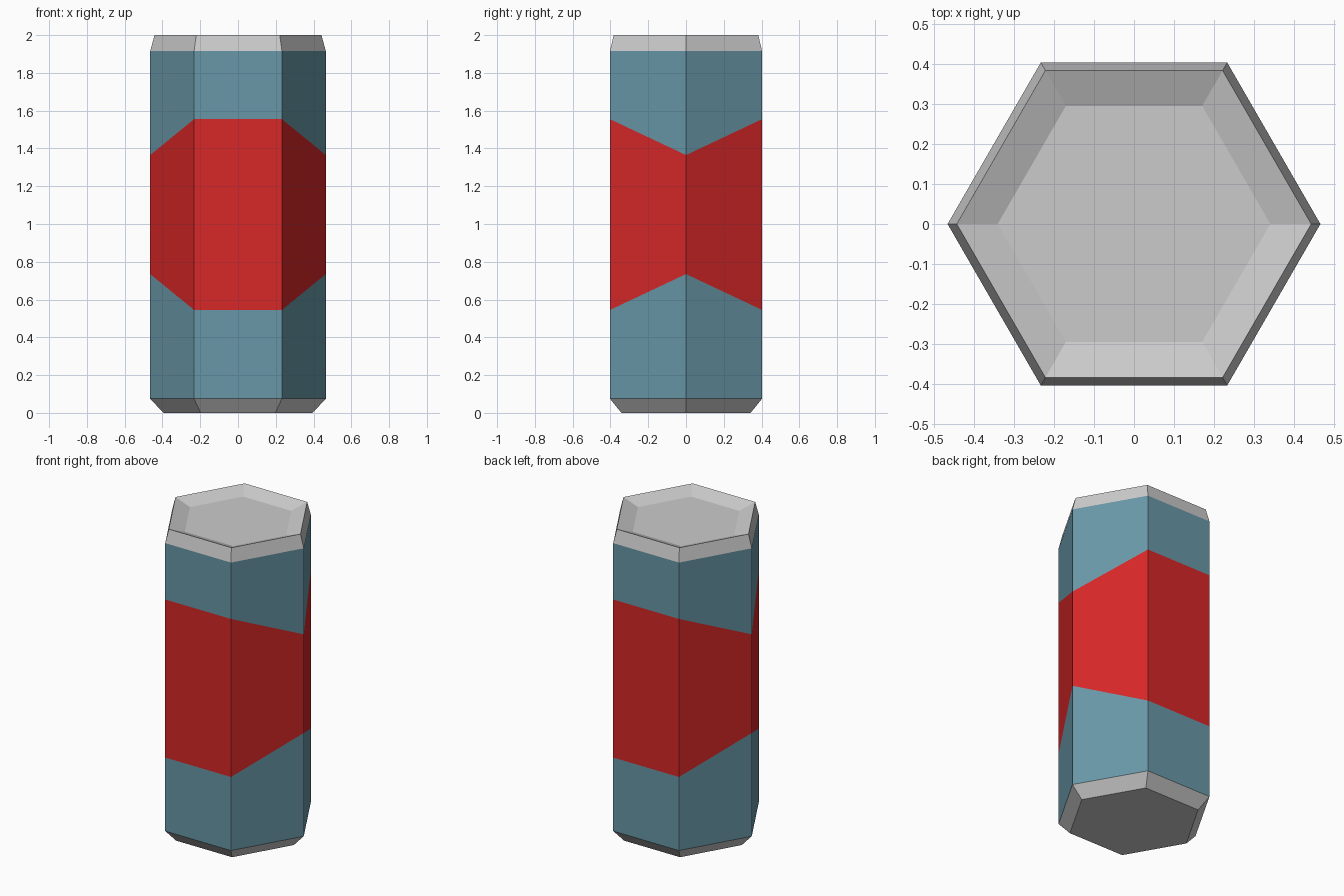
import bpy
from math import cos, sin, pi

if "Cube" in bpy.data.objects:
    bpy.data.objects.remove(bpy.data.objects["Cube"])

R = 0.465  # outer corner radius


def ring(radius, z_side, z_mid=None):
    """Hexagon ring; z_side is used at the two x-axis corners, z_mid at the other four."""
    z_mid = z_side if z_mid is None else z_mid
    return [(radius * cos(i * pi / 3), radius * sin(i * pi / 3),
             z_side if i % 3 == 0 else z_mid) for i in range(6)]


def loft(name, rings, color=None, cap_start=False, cap_end=False):
    """Join hexagon rings from bottom to top with flat faces."""
    verts = [v for r in rings for v in r]
    faces = []
    for k in range(len(rings) - 1):
        a, b = 6 * k, 6 * k + 6
        for i in range(6):
            j = (i + 1) % 6
            faces.append((a + i, a + j, b + j, b + i))
    if cap_start:
        faces.append(tuple(reversed(range(6))))
    if cap_end:
        faces.append(tuple(range(len(verts) - 6, len(verts))))
    mesh = bpy.data.meshes.new(name)
    mesh.from_pydata(verts, [], faces)
    obj = bpy.data.objects.new(name, mesh)
    bpy.context.collection.objects.link(obj)
    if color:
        mat = bpy.data.materials.new(name + "_color")
        mat.diffuse_color = color
        mat.use_nodes = True
        mat.node_tree.nodes["Principled BSDF"].inputs["Base Color"].default_value = mat.diffuse_color
        mesh.materials.append(mat)
    return obj


BLUE = (0.14, 0.31, 0.39, 1)
RED = (0.68, 0.02, 0.02, 1)

# Bevelled grey base
loft("base_cap", [ring(0.395, 0), ring(R, 0.075)], cap_start=True)

# Blue body sections above and below the red band
loft("lower_body", [ring(R, 0.075), ring(R, 0.735, 0.545)], BLUE)
loft("upper_body", [ring(R, 1.365, 1.555), ring(R, 1.915)], BLUE)

# Red wrap-around label with angled edges
loft("label_band", [ring(R, 0.735, 0.545), ring(R, 1.365, 1.555)], RED)

# Grey lid: tapered collar, then a sloped dish down to a flat floor
loft("lid", [ring(R, 1.915), ring(0.442, 2.0), ring(0.34, 1.963)], cap_end=True)
